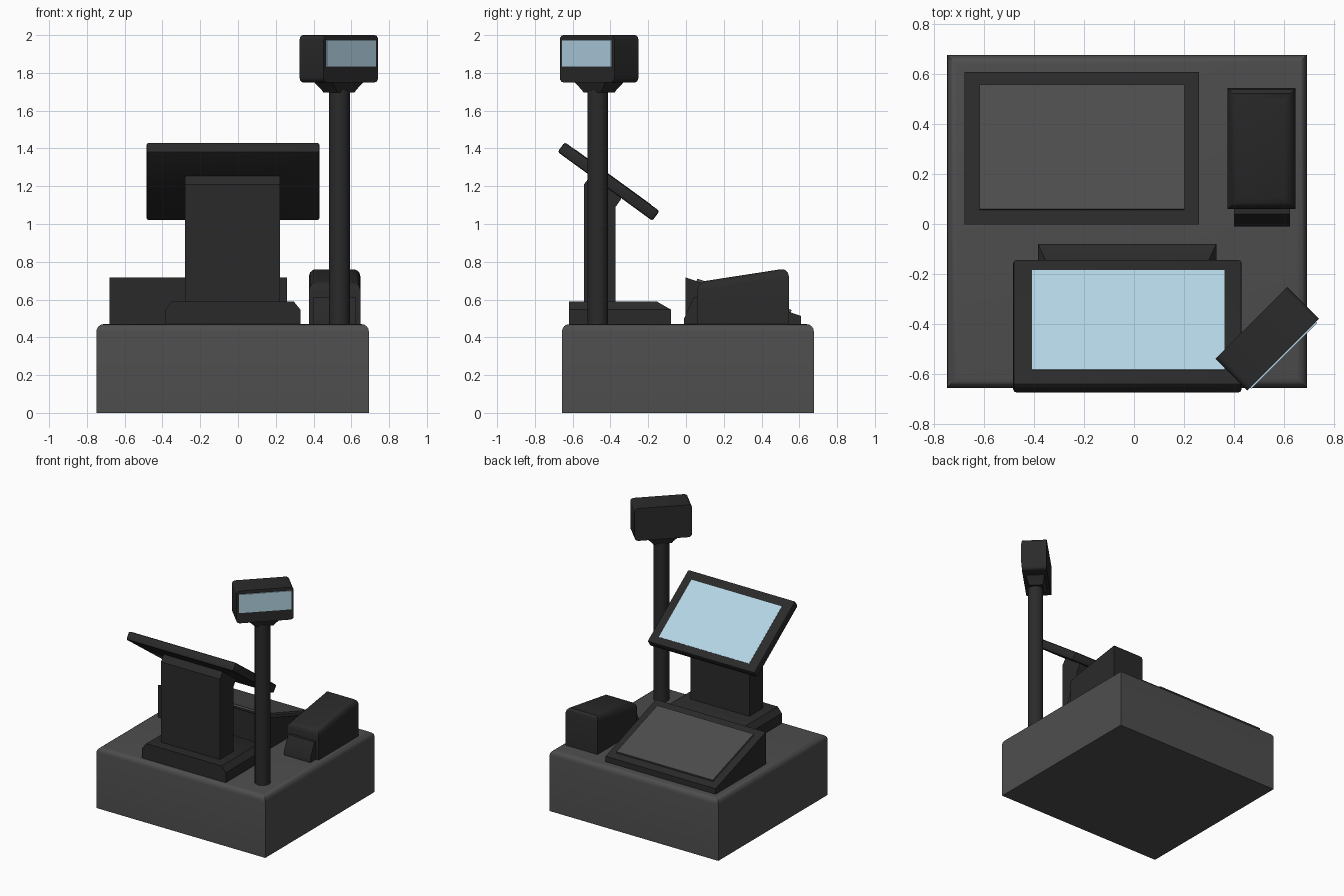
import bpy, bmesh, math
from mathutils import Matrix, Vector

if "Cube" in bpy.data.objects:
    bpy.data.objects.remove(bpy.data.objects["Cube"])


def material(name, rgb):
    m = bpy.data.materials.new(name)
    m.diffuse_color = (*rgb, 1)
    m.use_nodes = True
    m.node_tree.nodes["Principled BSDF"].inputs["Base Color"].default_value = m.diffuse_color
    return m


DARK = material("dark_plastic", (0.023, 0.023, 0.023))
GREY = material("grey_plastic", (0.075, 0.075, 0.075))
GLASS = material("screen_blue", (0.45, 0.66, 0.78))


def finish(name, bm, mat, matrix=None):
    if matrix:
        bm.transform(matrix)
    bmesh.ops.recalc_face_normals(bm, faces=bm.faces[:])
    me = bpy.data.meshes.new(name)
    bm.to_mesh(me)
    bm.free()
    me.materials.append(mat)
    ob = bpy.data.objects.new(name, me)
    bpy.context.collection.objects.link(ob)
    bpy.context.view_layer.objects.active = ob
    ob.select_set(True)
    bpy.ops.object.shade_smooth_by_angle(angle=math.radians(32))
    ob.select_set(False)
    return ob


def bevel(bm, test, width, segments):
    edges = [e for e in bm.edges if test(e.verts[0].co, e.verts[1].co)]
    bmesh.ops.bevel(bm, geom=edges, offset=width, segments=segments,
                    profile=0.5, affect='EDGES')


def loft(sections):
    """Stack of rectangles (x0, x1, y0, y1, z), capped at both ends."""
    bm = bmesh.new()
    rings = [[bm.verts.new(p) for p in ((a, c, z), (b, c, z), (b, d, z), (a, d, z))]
             for a, b, c, d, z in sections]
    for lo, hi in zip(rings, rings[1:]):
        for i in range(4):
            j = (i + 1) % 4
            bm.faces.new((lo[i], lo[j], hi[j], hi[i]))
    bm.faces.new(rings[0])
    bm.faces.new(rings[-1])
    return bm


def box(x0, x1, y0, y1, z0, z1):
    return loft([(x0, x1, y0, y1, z0), (x0, x1, y0, y1, z1)])


def prism(profile, x0, x1):
    """Side profile of (y, z) points extruded along x."""
    bm = bmesh.new()
    a = [bm.verts.new((x0, y, z)) for y, z in profile]
    b = [bm.verts.new((x1, y, z)) for y, z in profile]
    for i in range(len(a)):
        j = (i + 1) % len(a)
        bm.faces.new((a[i], a[j], b[j], b[i]))
    bm.faces.new(a)
    bm.faces.new(b)
    return bm


# Cash drawer with rounded top rim
bm = box(-0.75, 0.693, -0.657, 0.677, 0, 0.47)
bevel(bm, lambda p, q: min(p.z, q.z) > 0.4, 0.04, 4)
finish("drawer_base", bm, GREY)

# Keypad wedge and its raised sloping panel
finish("keypad_body", prism([(-0.003, 0.465), (0.61, 0.465), (0.61, 0.513), (-0.003, 0.717)],
                            -0.68, 0.26), DARK)
slope = math.atan2(0.513 - 0.717, 0.613)
bm = box(-0.62, 0.203, 0.062, 0.588, -0.01, 0.014)
finish("keypad_panel", bm, GREY,
       Matrix.Translation((0, -0.003, 0.717)) @ Matrix.Rotation(slope, 4, 'X'))

# Receipt printer with chamfered sloping lid, and paper slot in front
bm = prism([(0.06, 0.465), (0.545, 0.465), (0.545, 0.767), (0.06, 0.692)], 0.375, 0.648)
bevel(bm, lambda p, q: min(p.z, q.z) > 0.6, 0.045, 3)
finish("printer_body", bm, DARK)
finish("printer_slot", prism([(0.08, 0.465), (-0.01, 0.465), (-0.01, 0.50), (0.04, 0.61),
                              (0.08, 0.61)], 0.40, 0.625), DARK)

# Monitor foot, post and tilted screen
finish("monitor_foot", loft([(-0.385, 0.33, -0.62, -0.08, 0.465),
                             (-0.385, 0.33, -0.62, -0.08, 0.547),
                             (-0.35, 0.295, -0.62, -0.155, 0.59)]), DARK)
finish("monitor_post", prism([(-0.54, 0.585), (-0.54, 1.21), (-0.505, 1.255), (-0.42, 1.22),
                              (-0.34, 1.15), (-0.345, 1.13), (-0.373, 1.09), (-0.373, 0.585)],
                             -0.28, 0.223), DARK)
tilt = Matrix.Translation((0, -0.41, 1.225)) @ Matrix.Rotation(math.radians(-36), 4, 'X')
bm = box(-0.485, 0.432, -0.31, 0.31, -0.032, 0.032)
bevel(bm, lambda p, q: True, 0.012, 2)
finish("monitor_frame", bm, DARK, tilt)
finish("monitor_screen", box(-0.41, 0.362, -0.24, 0.254, 0.02, 0.034), GLASS, tilt)

# Customer display: pole, tapered neck, head turned 45 degrees, screen
bm = bmesh.new()
bmesh.ops.create_cone(bm, cap_ends=True, segments=32, radius1=0.055, radius2=0.055, depth=1.25)
finish("display_pole", bm, DARK, Matrix.Translation((0.537, -0.467, 1.085)))

turn = Matrix.Translation((0.534, -0.46, 0)) @ Matrix.Rotation(math.radians(45), 4, 'Z')
finish("display_neck", loft([(-0.065, 0.065, -0.05, 0.05, 1.695),
                             (-0.075, 0.075, -0.055, 0.055, 1.71),
                             (-0.12, 0.12, -0.07, 0.07, 1.755)]), DARK, turn)
bm = box(-0.204, 0.204, -0.09, 0.09, 1.75, 2.0)
bevel(bm, lambda p, q: abs(p.y - q.y) > 0.1, 0.025, 3)
finish("display_head", bm, DARK, turn)
finish("display_screen", box(-0.186, 0.186, -0.097, -0.08, 1.832, 1.975), GLASS, turn)
